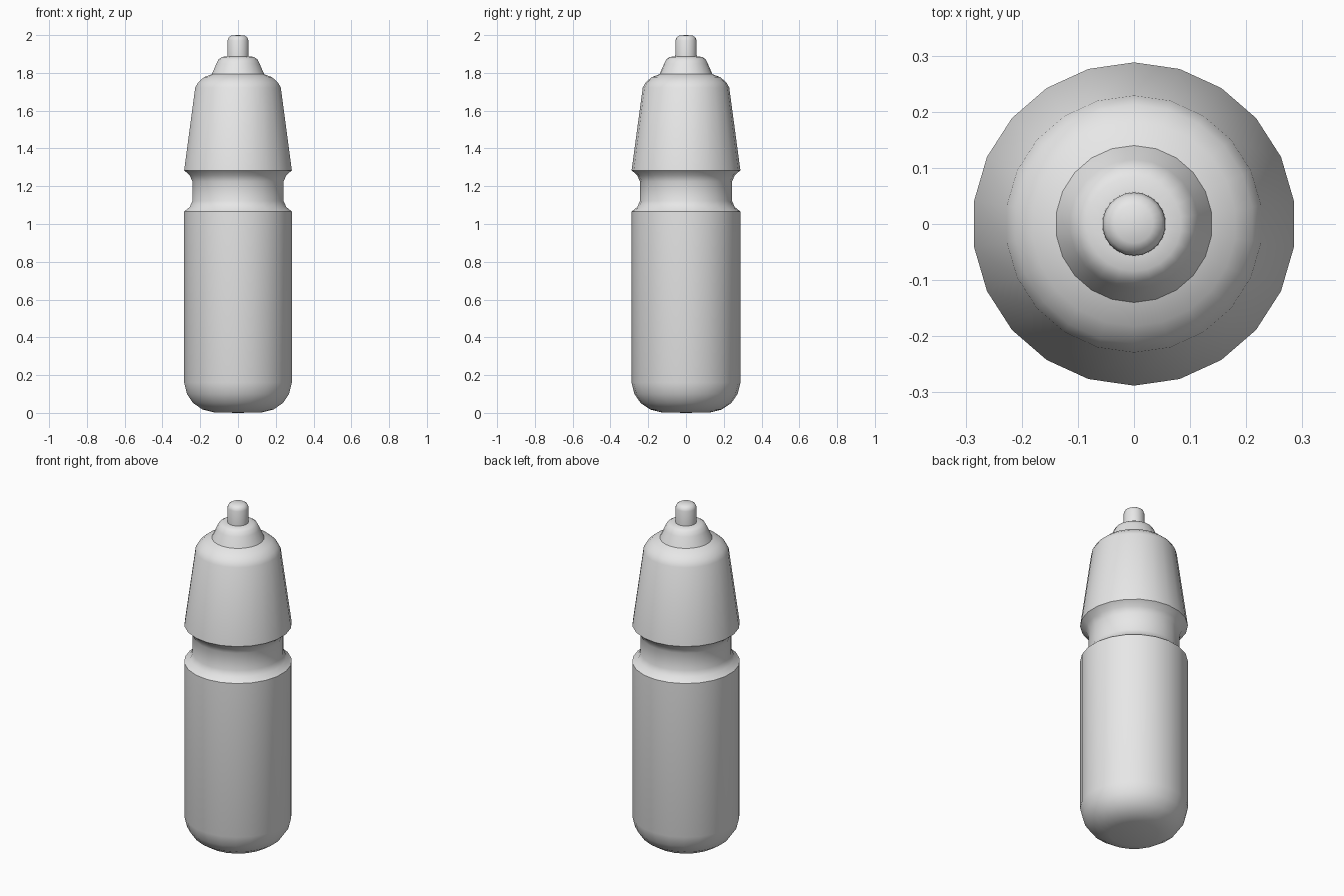
import bpy, bmesh
from math import tau, radians
from mathutils import Vector

SIDES = 22

cube = bpy.data.objects.get("Cube")
if cube:
    bpy.data.objects.remove(cube, do_unlink=True)

grey = bpy.data.materials.new("light_grey")
grey.use_nodes = True
grey.diffuse_color = (0.8, 0.8, 0.8, 1)
grey.node_tree.nodes["Principled BSDF"].inputs["Base Color"].default_value = grey.diffuse_color


def lathe(name, profile):
    """Spin a (radius, height) profile around z, starting at +y."""
    bm = bmesh.new()
    verts = [bm.verts.new((0, r, z)) for r, z in profile]
    edges = [bm.edges.new(pair) for pair in zip(verts, verts[1:])]
    bmesh.ops.spin(bm, geom=verts + edges, cent=Vector(), axis=(0, 0, 1),
                   angle=tau, steps=SIDES)
    bmesh.ops.remove_doubles(bm, verts=bm.verts, dist=0.0005)
    bmesh.ops.recalc_face_normals(bm, faces=bm.faces)
    # Open shells: make sure the widest side face looks outwards
    side = max(bm.faces, key=lambda f: f.calc_center_median().xy.length)
    if side.normal.xy.dot(side.calc_center_median().xy) < 0:
        bmesh.ops.reverse_faces(bm, faces=bm.faces)
    mesh = bpy.data.meshes.new(name)
    bm.to_mesh(mesh)
    bm.free()
    mesh.materials.append(grey)
    obj = bpy.data.objects.new(name, mesh)
    bpy.context.collection.objects.link(obj)
    bpy.ops.object.select_all(action='DESELECT')
    obj.select_set(True)
    bpy.context.view_layer.objects.active = obj
    bpy.ops.object.shade_smooth_by_angle(angle=radians(40))
    return obj


# Rounded base, straight wall and grip groove
lathe("bottle_body", [
    (0, 0), (0.13, 0.003), (0.19, 0.018), (0.24, 0.052), (0.273, 0.1),
    (0.288, 0.16), (0.288, 1.066), (0.258, 1.09), (0.244, 1.122),
    (0.244, 1.225), (0.258, 1.258), (0.288, 1.284)])

# Tapered upper part with a rounded shoulder
lathe("bottle_shoulder", [
    (0.288, 1.284), (0.229, 1.722), (0.213, 1.75), (0.182, 1.777), (0.138, 1.794)])

# Stepped collar
lathe("collar", [
    (0.14, 1.793), (0.115, 1.85), (0.103, 1.873), (0.084, 1.885), (0.054, 1.887)])

# Drinking nozzle with a rounded tip
lathe("nozzle", [
    (0.057, 1.885), (0.056, 1.972), (0.05, 1.988), (0.034, 1.998), (0, 2.0)])
